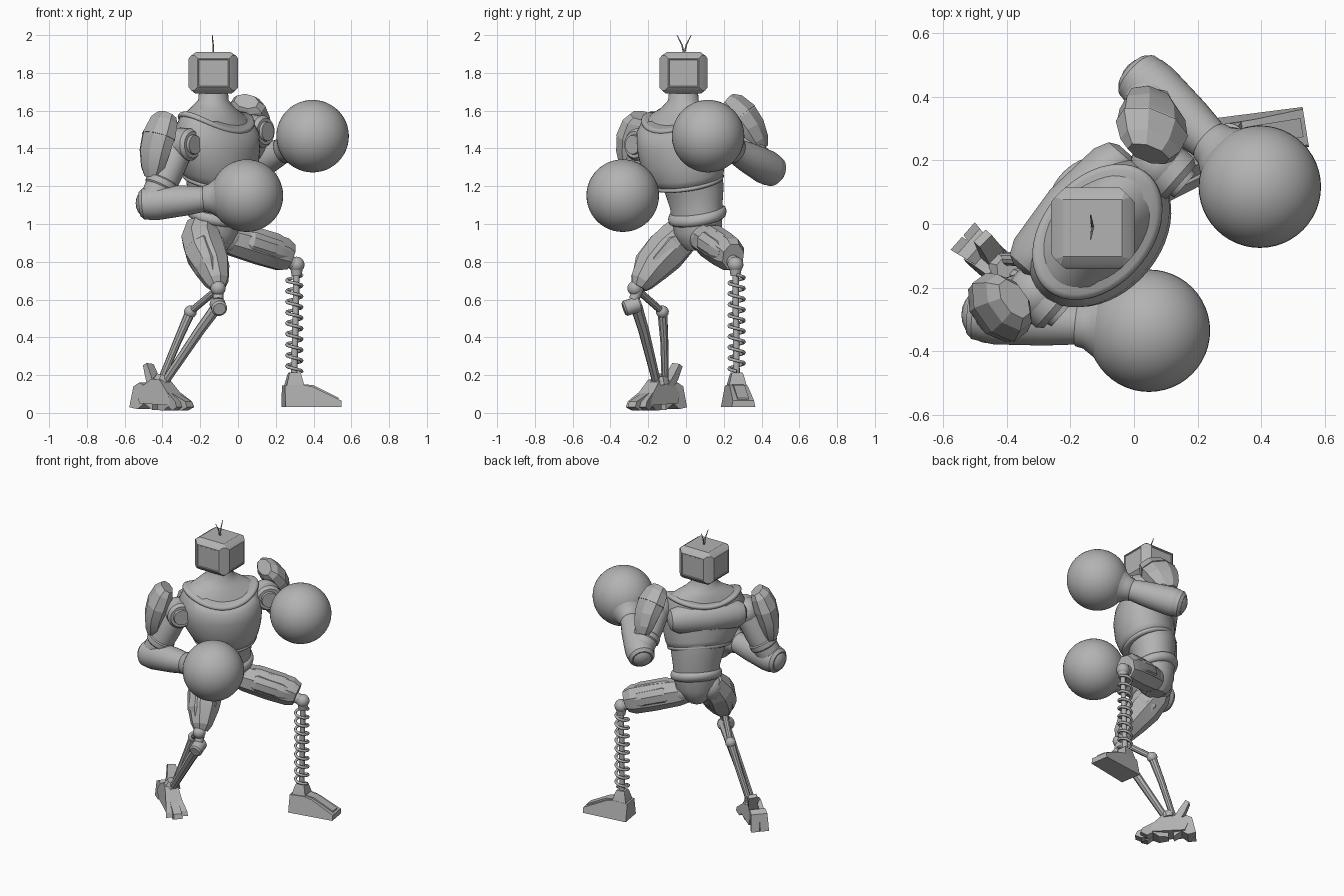
import bpy, bmesh, math
from mathutils import Vector

if bpy.data.objects.get("Cube"):
    bpy.data.objects.remove(bpy.data.objects["Cube"], do_unlink=True)

grey = bpy.data.materials.new("matte grey")
grey.use_nodes = True
grey.diffuse_color = (0.45, 0.45, 0.45, 1)
grey.node_tree.nodes["Principled BSDF"].inputs["Base Color"].default_value = grey.diffuse_color

UP = Vector((0, 0, 1))
SIDE = Vector((0.66, 0.75, 0))     # towards the left shoulder
FORWARD = Vector((0.75, -0.66, 0))     # way the chest faces

def finish(name, bm, angle=35):
    bmesh.ops.recalc_face_normals(bm, faces=bm.faces)
    for face in bm.faces:
        face.smooth = True
    for edge in bm.edges:
        if len(edge.link_faces) == 2 and edge.calc_face_angle(0) > math.radians(angle):
            edge.smooth = False
    mesh = bpy.data.meshes.new(name)
    bm.to_mesh(mesh)
    bm.free()
    mesh.materials.append(grey)
    bpy.context.scene.collection.objects.link(bpy.data.objects.new(name, mesh))

def skin(name, rings, sides, angle=35):
    """Loft through rings of (centre, axis, other axis, saddle height)."""
    bm = bmesh.new()
    loops = []
    turns = [2 * math.pi * (i + 0.5) / sides for i in range(sides)]
    for centre, a, b, saddle in rings:
        loops.append([bm.verts.new(centre + a * math.cos(t) + b * math.sin(t)
                                   + UP * saddle * math.cos(2 * t)) for t in turns])
    for low, high in zip(loops, loops[1:]):
        for i in range(sides):
            j = (i + 1) % sides
            bm.faces.new((low[i], low[j], high[j], high[i]))
    bm.faces.new(loops[0])
    bm.faces.new(loops[-1])
    finish(name, bm, angle)

def limb(name, points, radii, sides=24, hint=UP, angle=35):
    """Tube along a path; a radius is a number or (along hint, across)."""
    points, hint = [Vector(p) for p in points], Vector(hint)
    rings = []
    for i, point in enumerate(points):
        along = (points[min(i + 1, len(points) - 1)] - points[max(i - 1, 0)]).normalized()
        first = (hint - along * along.dot(hint)).normalized()
        radius = radii[i] if isinstance(radii, list) else radii
        wide, deep = radius if isinstance(radius, tuple) else (radius, radius)
        rings.append((point, first * wide, along.cross(first) * deep, 0))
    skin(name, rings, sides, angle)

def body(name, rows, sides=48, angle=35):
    """Torso loft: rows of (x, y, z, half width, half depth, forward tilt, saddle)."""
    skin(name, [(Vector((x, y, z)), SIDE * a, (FORWARD - UP * tilt) * b, saddle)
                for x, y, z, a, b, tilt, saddle in rows], sides, angle)

def bead(name, row, height, out):
    x, y, z, a, b, tilt, saddle = row
    body(name, [(x, y, z + k * height, a + o * out, b + o * out, tilt, saddle)
                for k, o in ((-1, -.5), (-.7, .6), (0, 1), (.7, .6), (1, -.5))], angle=70)

def ball(name, centre, radius, segments=24):
    bm = bmesh.new()
    bmesh.ops.create_uvsphere(bm, u_segments=segments, v_segments=segments // 2, radius=radius)
    bmesh.ops.translate(bm, verts=bm.verts, vec=centre)
    finish(name, bm)

def prism(name, profile, origin, heading, width, splay=0):
    """Side profile of (forward, height), widened by a rule."""
    heading = Vector(heading).normalized()
    across = UP.cross(heading)
    bm = bmesh.new()
    left, right = [[bm.verts.new(Vector(origin) + heading * s + UP * z
                                 + across * (k * width(s, z) + splay * s))
                    for s, z in profile] for k in (-1, 1)]
    bm.faces.new(left)
    bm.faces.new(right)
    for i in range(len(profile)):
        bm.faces.new((left[i - 1], left[i], right[i], right[i - 1]))
    finish(name, bm, 20)

# Head: chamfered box with raised panels, and two antennae
bm = bmesh.new()
bmesh.ops.create_cube(bm, size=1)
bmesh.ops.scale(bm, verts=bm.verts, vec=(0.236, 0.23, 0.22))
bmesh.ops.bevel(bm, geom=bm.edges[:], offset=0.018, segments=1, affect='EDGES')
for vert in bm.verts:
    shrink = 0.92 if vert.co.z > 0.1 else 0.96 if vert.co.z < -0.1 else 1
    vert.co = Vector((vert.co.x * shrink - 0.13, vert.co.y * shrink - 0.013, vert.co.z + 1.80))
panels = [f for f in bm.faces if f.calc_area() > 0.02 and abs(f.normal.z) < 0.5]
bmesh.ops.inset_individual(bm, faces=panels, thickness=0.022, depth=0.013)
bmesh.ops.inset_individual(bm, faces=panels, thickness=0.008, depth=0)
bmesh.ops.inset_individual(bm, faces=panels, thickness=0.003, depth=-0.003)
finish("head", bm, 20)
for k, name in ((-1, "antenna_front"), (1, "antenna_back")):
    limb(name, [(-.13, -.01, 1.9), (-.132, -.01 + k * .012, 1.95), (-.136, -.01 + k * .038, 2)],
         [.005, .004, .002], 6, SIDE)

# Torso
collar = (-.115, -.025, 1.545, .23, .158, .15, .033)
body("neck", [(-.115, -.025, 1.53, .225, .152, .15, .033), (-.12, -.022, 1.58, .175, .13, .12, .018),
              (-.127, -.017, 1.62, .118, .107, .1, .005), (-.13, -.014, 1.655, .082, .08, 0, 0),
              (-.13, -.013, 1.72, .075, .075, 0, 0)], angle=60)
body("chest", [(-.11, .012, 1.22, .18, .14, .3, 0), (-.11, .01, 1.235, .205, .165, .3, 0),
               (-.107, 0, 1.265, .22, .175, .28, 0), (-.105, -.02, 1.33, .245, .186, .2, 0),
               (-.105, -.03, 1.41, .258, .19, .1, 0), (-.11, -.03, 1.49, .262, .185, .1, .015),
               collar], angle=50)
BACK = Vector((-.115, -.025, 1.45)) - FORWARD * .1
limb("shoulder_blades", [BACK + SIDE * k for k in (-.25, -.235, -.19, 0, .19, .235, .25)],
     [(.03, .03), (.065, .06), (.09, .082), (.1, .1), (.09, .082), (.065, .06), (.03, .03)])
bead("collar_ring", collar, .016, .012)
body("abdomen", [(-.12, .06, 1.02, .145, .125, .25, 0), (-.12, .055, 1.1, .148, .127, .25, 0),
                 (-.12, .045, 1.18, .165, .14, .25, 0), (-.11, .01, 1.3, .19, .16, .25, 0)])
bead("chest_rim", (-.11, .012, 1.225, .193, .155, .3, 0), .016, .012)
bead("belt", (-.12, .06, 1.045, .148, .13, .25, 0), .032, .015)
body("pelvis", [(-.12, .06, 1.03, .14, .125, .2, 0), (-.12, .06, .96, .135, .12, .1, 0),
                (-.12, .06, .9, .095, .1, 0, 0), (-.12, .06, .86, .05, .06, 0, 0)], 16)

# Arms with shoulder pads and round gloves
def arm(side, *places):
    shoulder, elbow, glove, pad_top, pad_end, outward = (Vector(p) for p in places)
    on_arm = lambda k: shoulder.lerp(elbow, k)
    on_pad = lambda k, lift=0: pad_top.lerp(pad_end, k) + outward.normalized() * lift
    front = lambda d: shoulder + FORWARD * d
    ball(side + "_shoulder_ball", shoulder, .09)
    limb(side + "_shoulder_pivot", [front(0), front(.07), front(.09)], [.085, .085, .07])
    limb(side + "_pivot_ring", [front(.08), front(.105)], [.055, .05])
    limb(side + "_upper_arm", [on_arm(0), on_arm(.45), on_arm(.8), elbow], [.078, .084, .08, .076])
    limb(side + "_arm_band", [on_arm(k) for k in (.6, .63, .72, .75)], [.078, .089, .088, .078])
    ball(side + "_elbow", elbow, .09)
    along = (glove - elbow).normalized()
    reach = (glove - elbow).length
    limb(side + "_forearm", [elbow + along * d for d in (-.068, -.05, .02, reach * .35, reach - .2)],
         [.065, .082, .092, .08, .063])
    limb(side + "_cuff", [glove - along * d for d in (.235, .225, .2, .17, .12, .05)],
         [.06, .072, .077, .097, .135, .165], angle=60)
    ball(side + "_glove", glove, .192, 48)
    # faceted pad in two shells
    limb(side + "_pad_cap", [on_pad(0), on_pad(.1, .012), on_pad(.36, .022)],
         [(.045, .07), (.065, .1), (.078, .122)], 8, outward, 15)
    limb(side + "_pad_plate", [on_pad(.33, .018), on_pad(.37, .022), on_pad(.6, .022),
                               on_pad(.85, .01), on_pad(1)],
         [(.07, .11), (.075, .118), (.07, .11), (.055, .085), (.035, .055)], 8, outward, 15)

arm("right", (-.305, -.215, 1.42), (-.452, -.285, 1.11), (.047, -.335, 1.15),
    (-.375, -.235, 1.575), (-.455, -.275, 1.25), (-.8, -.58, .2))
arm("left", (.08, .19, 1.49), (.045, .435, 1.295), (.395, .117, 1.465),
    (.045, .22, 1.65), (.05, .4, 1.40), (.45, .75, .5))

# Left leg: panelled thigh, spring shin and wedge foot
KNEE = Vector((.31, .262, .785))
SOLE = Vector((.298, .268, 0))
ball("left_hip", (-.05, .1, .93), .085)
limb("left_thigh", [(-.08, .09, .93), (-.02, .115, .915), (.12, .18, .875), (.235, .235, .84),
                    (.275, .25, .825)],
     [.075, .09, (.097, .09), (.094, .08), (.075, .062)], 8, UP, 20)
for k, name in ((-1, "left_thigh_front_panel"), (1, "left_thigh_back_panel")):
    shift = Vector((-.02, .045, 0)) * k
    limb(name, [Vector(p) + shift for p in ((0, .125, .915), (.05, .145, .905), (.19, .21, .86),
                                            (.245, .235, .84))],
         [(.03, .02), (.06, .048), (.058, .042), (.04, .02)], 8, UP, 20)
limb("left_thigh_top_plate", [(-.04, .105, .965), (.05, .145, .955), (.2, .215, .912),
                              (.265, .245, .88)],
     [(.02, .03), (.045, .055), (.043, .05), (.03, .035)], 6, UP, 20)
ball("left_knee", KNEE, .042)
limb("left_knee_pin", [KNEE + Vector((-.06, -.02, .025)), KNEE], .035, 12)
limb("left_knee_socket", [KNEE - UP * .015, KNEE - UP * .06], [.034, .026], 16, SIDE)
limb("spring_core", [KNEE - UP * .03, SOLE + UP * .2], .017, 12, SIDE)
coil = []
for i in range(9 * 16 + 1):
    turn = math.pi * i / 8
    coil.append(SOLE + Vector((.04 * math.cos(turn), .04 * math.sin(turn), .73 - .51 * i / 144)))
limb("spring_coil", coil, .009, 6, UP, 70)
limb("left_ankle", [SOLE + UP * z for z in (.14, .2, .215)], [.068, .047, .038], 4, (1, .15, 0), 20)
prism("left_foot", [(-.065, .03), (-.065, .145), (.03, .15), (.085, .138), (.237, .065), (.237, .03)],
      (.305, .267, 0), (1, .16, 0), lambda s, z: .073 - .19 * (z - .03) - .04 * max(s, 0))
prism("left_foot_ridge", [(0, .1), (0, .155), (.09, .147), (.225, .08), (.225, .05)],
      (.305, .267, 0), (1, .16, 0), lambda s, z: .03)

# Right leg: faceted thigh, ball knee, twin strut shin
ball("right_hip", (-.185, .015, .96), .09)
limb("right_thigh", [(-.185, .015, .99), (-.195, -.045, .92), (-.172, -.11, .85),
                     (-.138, -.18, .775), (-.113, -.235, .695), (-.108, -.25, .665)],
     [.09, (.11, .108), (.114, .112), (.1, .098), (.068, .068), (.045, .045)], 8, SIDE, 20)
for k, name in ((-1, "right_thigh_outer_panel"), (1, "right_thigh_inner_panel")):
    limb(name, [Vector(p) + SIDE * (k * .05) for p in ((-.19, -.03, .93), (-.177, -.09, .875),
                                                       (-.14, -.18, .78), (-.116, -.22, .72))],
         [(.02, .05), (.064, .09), (.047, .078), (.015, .04)], 8, SIDE, 20)
ball("right_knee", (-.105, -.27, .66), .04)
limb("right_knee_neck", [(-.105, -.24, .69), (-.105, -.275, .6)], .028, 12, SIDE)
pivot, tip = Vector((-.11, -.24, .58)), Vector((-.098, -.33, .55))
limb("right_shin_pivot", [pivot.lerp(tip, k) for k in (0, .1, .9, 1)], [.034, .042, .042, .032], 16)
HEEL_JOINT = Vector((-.252, -.125, .535))
ball("right_link_ball", HEEL_JOINT, .034, 16)
limb("right_link", [HEEL_JOINT, (-.12, -.25, .645)], .019, 10)
limb("right_front_strut", [(-.105, -.265, .57), (-.2, -.225, .44), (-.39, -.155, .16)],
     [(.036, .03), (.032, .026), (.025, .021)], 8, SIDE, 20)
limb("right_back_strut", [HEEL_JOINT, (-.32, -.115, .38), (-.42, -.11, .14)],
     [.027, .022, .019], 10, SIDE)

# Right foot: arched body, clawed toes and heel spurs
ANKLE = (-.41, -.15, 0)
prism("right_foot", [(-.1, .05), (-.12, .1), (-.09, .14), (-.03, .18), (.03, .175), (.1, .1), (.12, .04)],
      ANKLE, FORWARD, lambda s, z: .056 - .15 * max(z - .08, 0))
for k, name in ((-1, "right_toe_outer"), (0, "right_toe_middle"), (1, "right_toe_inner")):
    tip = .21 - .035 * abs(k)
    prism(name, [(0, .015), (.01, .125), (.1, .105), (tip - .012, .06), (tip, .03), (tip - .04, .012),
                 (.1, .035), (.06, .012)],
          ANKLE, FORWARD, lambda s, z: .027, k * .25)
for k, name in ((-1, "right_heel_spur_outer"), (1, "right_heel_spur_inner")):
    prism(name, [(-.03, .015), (-.03, .12), (-.11, .16), (-.145, .14), (-.17, .03), (-.12, .02),
                 (-.08, .05)],
          ANKLE, FORWARD, lambda s, z: .027, k * .18)
limb("right_heel_fin", [(-.44, -.105, .14), (-.455, -.075, .19), (-.475, -.045, .255)],
     [(.045, .03), (.043, .03), (.038, .02)], 4, SIDE, 20)
limb("right_ankle_collar", [(-.405, -.14, .16), (-.395, -.14, .2)], [.055, .038], 8, SIDE, 20)
